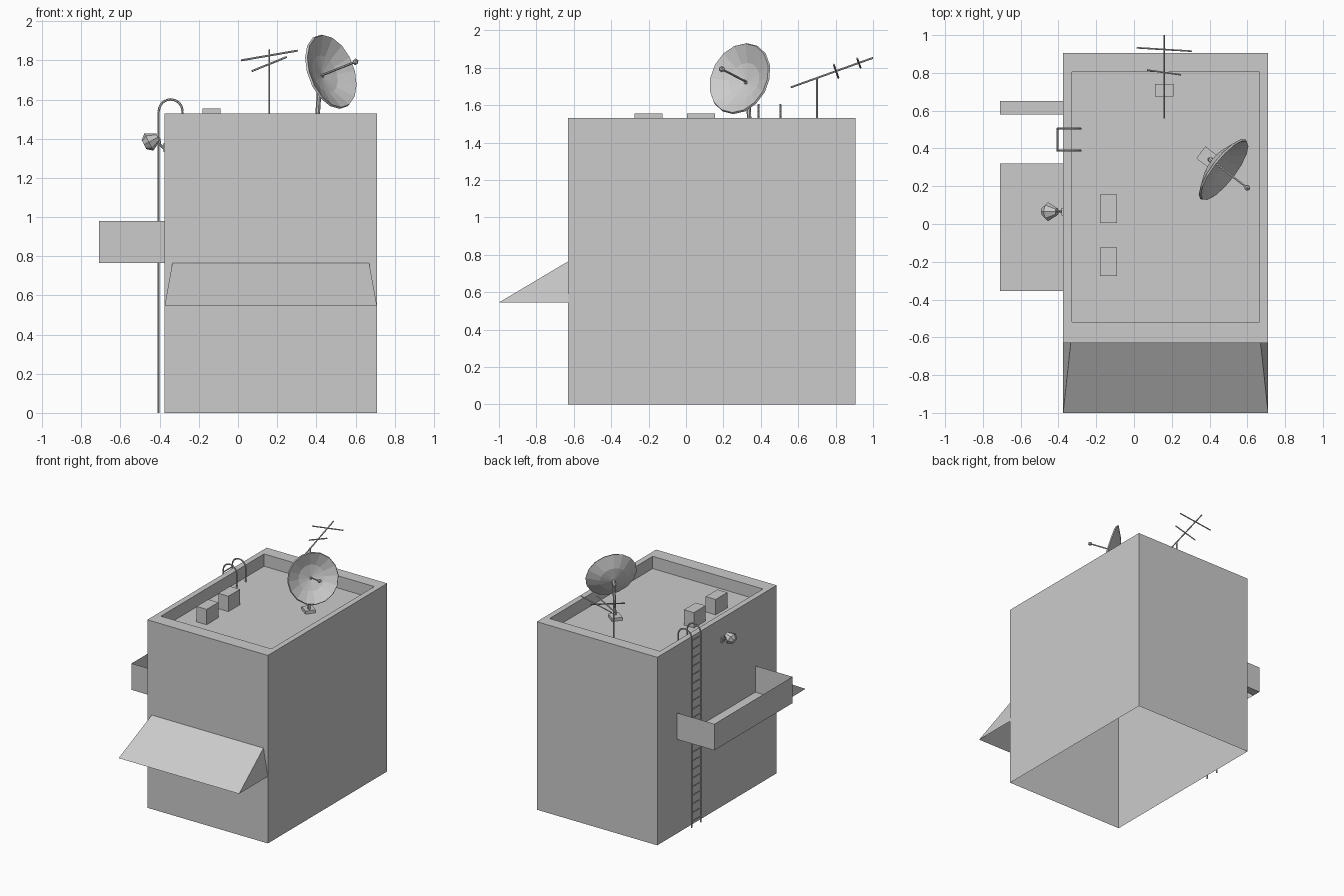
import bpy, bmesh, math
from mathutils import Vector, Matrix

cube = bpy.data.objects.get("Cube")
if cube:
    bpy.data.objects.remove(cube)

grey = bpy.data.materials.new("plain_grey")
grey.use_nodes = True
grey.diffuse_color = (0.6, 0.6, 0.6, 1)
grey.node_tree.nodes["Principled BSDF"].inputs["Base Color"].default_value = (0.6, 0.6, 0.6, 1)


def finish(name, bm):
    mesh = bpy.data.meshes.new(name)
    bm.to_mesh(mesh)
    bm.free()
    mesh.materials.append(grey)
    obj = bpy.data.objects.new(name, mesh)
    bpy.context.collection.objects.link(obj)
    return obj


def add_box(bm, lo, hi):
    lo, hi = Vector(lo), Vector(hi)
    verts = bmesh.ops.create_cube(bm, size=1)["verts"]
    for v in verts:
        v.co = (lo + hi) / 2 + v.co * (hi - lo)
    return verts


def box(name, lo, hi):
    bm = bmesh.new()
    add_box(bm, lo, hi)
    return finish(name, bm)


def add_rod(bm, a, b, r1, r2=None, sides=6):
    a, b = Vector(a), Vector(b)
    turn = (b - a).to_track_quat('Z', 'Y').to_matrix().to_4x4()
    bmesh.ops.create_cone(bm, cap_ends=True, segments=sides, radius1=r1,
                          radius2=r1 if r2 is None else r2, depth=(b - a).length,
                          matrix=Matrix.Translation((a + b) / 2) @ turn)


def add_path(bm, points, r):
    for a, b in zip(points, points[1:]):
        add_rod(bm, a, b, r)


def sheet(name, quads):
    bm = bmesh.new()
    for q in quads:
        bm.faces.new([bm.verts.new(p) for p in q])
    bmesh.ops.remove_doubles(bm, verts=bm.verts, dist=0.0005)
    return finish(name, bm)


# Building shell: open underneath, sunken roof behind a parapet
X0, X1, Y0, Y1, TOP, ROOF = -0.375, 0.71, -0.63, 0.905, 1.53, 1.43
bm = bmesh.new()
add_box(bm, (X0, Y0, 0), (X1, Y1, TOP))
bm.normal_update()
bottom = min(bm.faces, key=lambda f: f.calc_center_median().z)
bmesh.ops.delete(bm, geom=[bottom], context='FACES_ONLY')
top = max(bm.faces, key=lambda f: f.calc_center_median().z)
bmesh.ops.inset_region(bm, faces=[top], thickness=0.065)
for v in top.verts:
    v.co.y = -0.52 if v.co.y < 0 else 0.805
floor = bmesh.ops.extrude_discrete_faces(bm, faces=[top])["faces"][0]
for v in floor.verts:
    v.co.z = ROOF
finish("building", bm)

# Awning: sloping sheet with two side triangles
za, zb, yf = 0.765, 0.545, -1.0
tl, tr = (X0 + 0.04, Y0, za), (X1 - 0.04, Y0, za)
fl, fr = (X0, yf, zb), (X1, yf, zb)
sheet("awning", [(tl, fl, fr, tr), (tl, (X0, Y0, zb), fl), (tr, fr, (X1, Y0, zb))])

# Balcony: floor with a ladder opening, and three thin walls
bx, b0, b1, zf, zt = -0.71, -0.355, 0.65, 0.765, 0.98
quads = [((bx, a, zf), (X0, a, zf), (X0, b, zf), (bx, b, zf))
         for a, b in ((b0, 0.32), (0.58, b1))]
quads += [((bx, y, zf), (X0, y, zf), (X0, y, zt), (bx, y, zt)) for y in (b0, b1)]
quads.append(((bx, b1, zf), (bx, b0, zf), (bx, b0, zt), (bx, b1, zt)))
sheet("balcony", quads)

# Ladder: hooked rails and rungs
bm = bmesh.new()
lx, hook = -0.405, 0.061
for y in (0.388, 0.505):
    arc = [(lx + hook - hook * math.cos(t * math.pi / 8), y,
            1.54 + hook * math.sin(t * math.pi / 8)) for t in range(9)]
    add_path(bm, [(lx, y, 0)] + arc + [(lx + 2 * hook, y, ROOF)], 0.006)
for i in range(22):
    z = 0.05 + i * 0.07
    add_rod(bm, (lx, 0.388, z), (lx, 0.505, z), 0.005)
finish("ladder", bm)

# Roof vents
for side, y in (("front", -0.275), ("rear", 0.005)):
    box(side + "_vent", (-0.18, y, ROOF), (-0.09, y + 0.15, 1.555))

# Satellite dish: faceted bowl turned onto its axis
axis = Vector((0.76, -0.58, 0.30)).normalized()
rim = Vector((0.48, 0.283, 1.745))
hub = rim - axis * 0.07
bm = bmesh.new()
sides = 16
rings = [[bm.verts.new((r * math.cos(i * math.tau / sides),
                        r * math.sin(i * math.tau / sides), h)) for i in range(sides)]
         for r, h in ((0.10, 0.022), (0.193, 0.07))]
centre = bm.verts.new((0, 0, 0))
for i in range(sides):
    j = (i + 1) % sides
    bm.faces.new((centre, rings[0][i], rings[0][j]))
    bm.faces.new((rings[0][i], rings[1][i], rings[1][j], rings[0][j]))
bm.transform(Matrix.Translation(hub) @ axis.to_track_quat('Z', 'Y').to_matrix().to_4x4())
dish = finish("dish", bm)
shell = dish.modifiers.new("thickness", 'SOLIDIFY')
shell.thickness = 0.012
shell.offset = -1

# Dish receiver arm, post and foot
tip = hub + axis * 0.228
bm = bmesh.new()
add_rod(bm, hub, tip, 0.006)
bmesh.ops.create_icosphere(bm, subdivisions=1, radius=0.017, matrix=Matrix.Translation(tip))
finish("dish_receiver", bm)
bm = bmesh.new()
add_rod(bm, (0.40, 0.342, ROOF), hub - axis * 0.012 - Vector((0, 0, 0.03)), 0.012, sides=8)
add_rod(bm, hub - axis * 0.03 - Vector((0, 0, 0.03)), hub, 0.014, sides=8)
finish("dish_post", bm)
foot = box("dish_foot", (-0.045, -0.04, 0), (0.045, 0.04, 0.025))
foot.location = (0.39, 0.352, ROOF)
foot.rotation_euler.z = math.radians(-37)

# Aerial: foot, mast, boom and two tilted crossbars
box("aerial_foot", (0.11, 0.675, ROOF), (0.21, 0.74, ROOF + 0.025))
bm = bmesh.new()
add_rod(bm, (0.16, 0.70, ROOF), (0.16, 0.70, 1.75), 0.005)
add_rod(bm, (0.16, 0.56, 1.695), (0.16, 1.0, 1.853), 0.005)
add_rod(bm, (0.015, 0.933, 1.80), (0.305, 0.915, 1.85), 0.005)
add_rod(bm, (0.07, 0.815, 1.745), (0.248, 0.79, 1.817), 0.005)
finish("aerial", bm)

# Wall lamp: plate, bent arm, flared head
ly = 0.065
box("lamp_plate", (-0.383, ly - 0.02, 1.335), (X0, ly + 0.02, 1.375))
bm = bmesh.new()
add_path(bm, [(-0.38, ly, 1.352), (-0.398, ly, 1.37), (-0.402, ly, 1.40), (-0.415, ly, 1.41)], 0.006)
finish("lamp_arm", bm)
bm = bmesh.new()
neck, mouth, nose = [Vector((x, ly, z)) for x, z in ((-0.408, 1.408), (-0.455, 1.383), (-0.48, 1.37))]
add_rod(bm, neck, mouth, 0.02, 0.05, sides=8)
add_rod(bm, mouth, nose, 0.05, 0.026, sides=8)
finish("lamp_head", bm)
